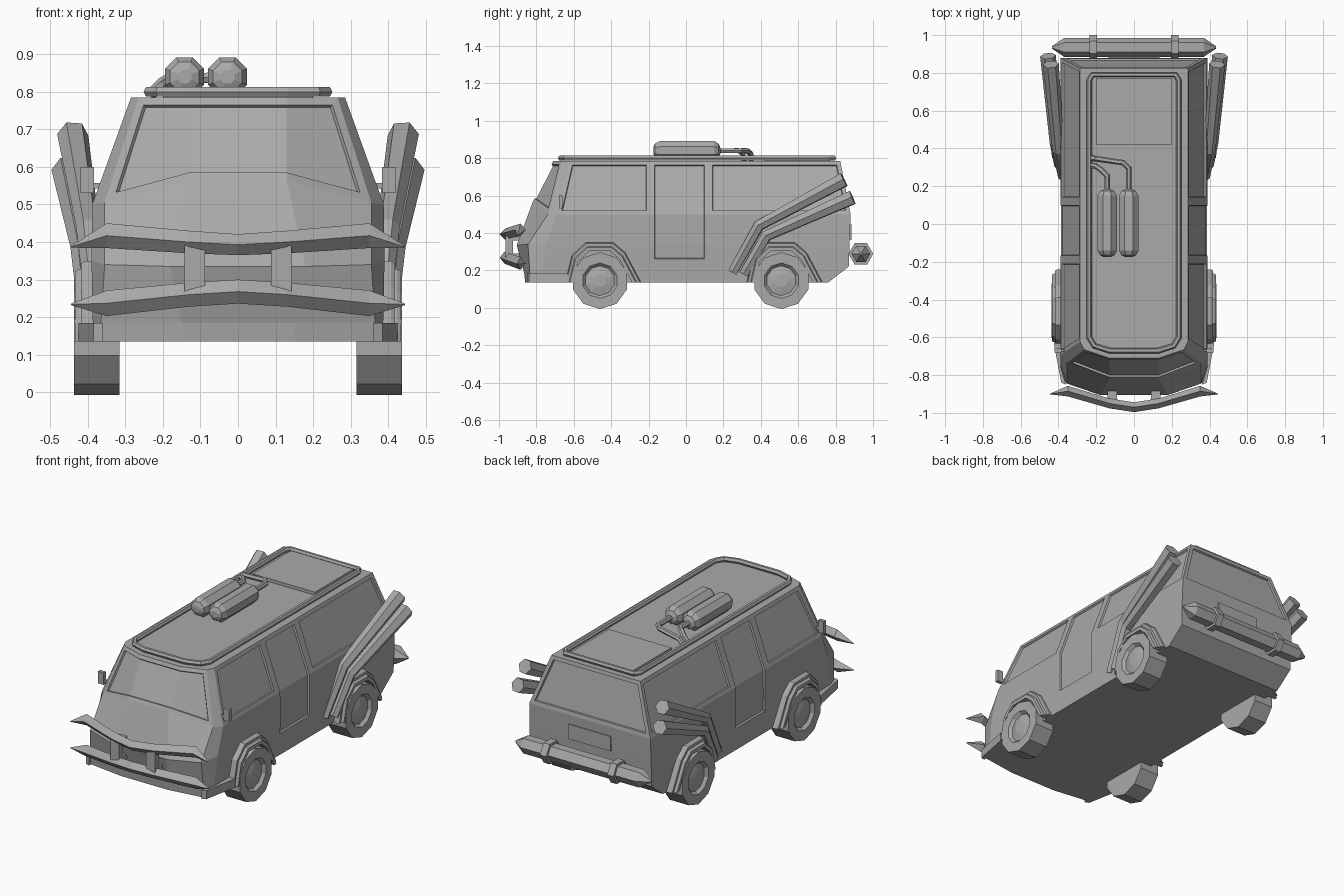
import bpy, bmesh, math
from mathutils import Vector, Matrix

cube = bpy.data.objects.get("Cube")
if cube:
    bpy.data.objects.remove(cube, do_unlink=True)

grey = bpy.data.materials.new("plain_grey")
grey.use_nodes = True
grey.diffuse_color = (0.4, 0.4, 0.4, 1)
grey.node_tree.nodes["Principled BSDF"].inputs["Base Color"].default_value = (0.4, 0.4, 0.4, 1)


def finish(name, bm):
    bmesh.ops.recalc_face_normals(bm, faces=bm.faces)
    me = bpy.data.meshes.new(name)
    bm.to_mesh(me)
    bm.free()
    me.materials.append(grey)
    ob = bpy.data.objects.new(name, me)
    bpy.context.collection.objects.link(ob)
    return ob


def loft(bm, rings):
    """Skin equal-length rings and cap both ends; returns faces by (tier, side)."""
    vs = [[bm.verts.new(p) for p in r] for r in rings]
    n = len(vs[0])
    faces = {}
    for t in range(len(vs) - 1):
        for i in range(n):
            j = (i + 1) % n
            faces[t, i] = bm.faces.new((vs[t][i], vs[t][j], vs[t + 1][j], vs[t + 1][i]))
    bm.faces.new(vs[0][::-1])
    bm.faces.new(vs[-1])
    return faces


def lofted(name, rings):
    bm = bmesh.new()
    loft(bm, rings)
    return finish(name, bm)


def box(name, centre, size):
    bm = bmesh.new()
    bmesh.ops.create_cube(bm, size=1, matrix=Matrix.Translation(centre) @ Matrix.Diagonal((*size, 1)))
    return finish(name, bm)


def tube(name, points, radius, widths=None, closed=False, res=1):
    cu = bpy.data.curves.new(name, "CURVE")
    cu.dimensions = "3D"
    cu.bevel_depth, cu.bevel_resolution, cu.use_fill_caps = radius, res, True
    sp = cu.splines.new("POLY")
    sp.points.add(len(points) - 1)
    for k, p in enumerate(points):
        sp.points[k].co = (*p, 1)
        sp.points[k].radius = widths[k] if widths else 1
    sp.use_cyclic_u = closed
    ob = bpy.data.objects.new(name, cu)
    bpy.context.collection.objects.link(ob)
    me = bpy.data.meshes.new_from_object(ob.evaluated_get(bpy.context.evaluated_depsgraph_get()))
    bpy.data.objects.remove(ob)
    bm = bmesh.new()
    bm.from_mesh(me)
    for f in bm.faces:
        f.smooth = False
    return finish(name, bm)


def turned(name, profile, sides, axis, centre, turn=0.0):
    """Loft of regular polygons along x or y; profile holds (position, radius)."""
    rings = []
    for pos, r in profile:
        ring = []
        for k in range(sides):
            a = turn + math.tau * k / sides
            u, w = r * math.cos(a), r * math.sin(a)
            ring.append(Vector(centre) + Vector((pos, u, w) if axis == "x" else (u, pos, w)))
        rings.append(ring)
    return lofted(name, rings)


# Body shell: stacked outlines, each listed from nose to tail on one side
def level(nose, corner, side, tail, x, z):
    half = [nose, corner, side, (x, -0.19, z), (x, 0.12, z), tail]
    return half + [(-p[0], p[1], p[2]) for p in reversed(half)]


bm = bmesh.new()
shell = loft(bm, [
    level((0.15, -0.86, 0.135), (0.365, -0.83, 0.135), (0.385, -0.77, 0.135), (0.385, 0.76, 0.135), 0.385, 0.135),
    level((0.15, -0.865, 0.185), (0.365, -0.835, 0.185), (0.387, -0.77, 0.2), (0.387, 0.87, 0.22), 0.387, 0.24),
    level((0.18, -0.905, 0.335), (0.355, -0.845, 0.34), (0.39, -0.745, 0.35), (0.39, 0.875, 0.35), 0.39, 0.35),
    level((0.13, -0.82, 0.565), (0.355, -0.735, 0.505), (0.388, -0.69, 0.5), (0.388, 0.88, 0.5), 0.388, 0.5),
    level((0.13, -0.71, 0.785), (0.265, -0.665, 0.785), (0.285, -0.625, 0.785), (0.285, 0.825, 0.785), 0.285, 0.785),
])
bmesh.ops.recalc_face_normals(bm, faces=bm.faces)
# Recessed windscreen, rear window, side windows and side doors
panels = [[(3, 10), (3, 11), (3, 0)], [(3, 5)]] + [[(3, i)] for i in (2, 4, 6, 8)]
panels += [[(t, i) for t in (1, 2, 3)] for i in (3, 7)]
for group in panels:
    bmesh.ops.inset_region(bm, faces=[shell[k] for k in group], thickness=0.022, use_even_offset=True)
    bmesh.ops.inset_region(bm, faces=[shell[k] for k in group], thickness=0.003, depth=-0.01, use_even_offset=True)
finish("body", bm)

# Roof rail and hatch
half_rail = [(0.13, -0.67), (0.21, -0.645), (0.237, -0.6), (0.237, 0.76), (0.22, 0.79)]
rail = half_rail + [(-x, y) for x, y in reversed(half_rail)]
tube("roof_rail", [(x, y, 0.8) for x, y in rail], 0.015, closed=True)
box("roof_hatch", (0, 0.595, 0.793), (0.4, 0.35, 0.02))

# Roof tanks and their pipes
for x, bend, name in ((-0.142, 0.285, "right"), (-0.028, 0.325, "left")):
    turned("tank_" + name, [(-0.175, 0.02), (-0.165, 0.042), (-0.14, 0.056), (0.15, 0.056), (0.175, 0.04), (0.185, 0.015)],
           8, "y", (x, 0, 0.84), math.pi / 8)
    tube("tank_pipe_" + name, [(x, 0.17, 0.84), (x, bend - 0.03, 0.84), (x - 0.03, bend, 0.84),
                               (-0.2, bend + 0.02, 0.825), (-0.235, bend + 0.025, 0.79)], 0.015)

# Tailgate plate
box("tailgate_plate", (0, 0.88, 0.405), (0.27, 0.008, 0.085))

# Horned front bumper blades: x, y, z, half depth, half height
blades = {
    "upper": [(0, -0.97, 0.393, 0.026, 0.028), (0.13, -0.95, 0.4, 0.026, 0.03),
              (0.35, -0.885, 0.417, 0.028, 0.033), (0.445, -0.9, 0.387, 0.002, 0.002)],
    "lower": [(0, -0.97, 0.268, 0.026, 0.032), (0.13, -0.95, 0.26, 0.026, 0.032),
              (0.35, -0.885, 0.237, 0.028, 0.034), (0.445, -0.9, 0.234, 0.002, 0.002)],
}
for name, half in blades.items():
    path = [(-p[0], *p[1:]) for p in reversed(half[1:])] + half
    lofted("front_bumper_" + name, [
        [(x, y - d, z), (x, y, z + h), (x, y + d, z), (x, y, z - h)] for x, y, z, d, h in path])

# Rear bumper bar with pointed ends
turned("rear_bumper", [(-0.435, 0.006), (-0.37, 0.05), (0.37, 0.05), (0.435, 0.006)], 6, "x", (0, 0.935, 0.288))

for s, side in ((1, "left"), (-1, "right")):
    # Bumper uprights, brackets and clamps
    box("bumper_upright_" + side, (s * 0.115, -0.945, 0.325), (0.055, 0.04, 0.14))
    for z in (0.275, 0.375):
        box("bumper_mount_" + side, (s * 0.115, -0.905, z), (0.05, 0.08, 0.03))
    turned("rear_clamp_" + side, [(-0.02, 0.066), (0.02, 0.066)], 6, "x", (s * 0.215, 0.935, 0.288))

    # Door mirrors
    box("mirror_" + side, (s * 0.402, -0.67, 0.565), (0.036, 0.02, 0.07))
    box("mirror_arm_" + side, (s * 0.378, -0.67, 0.55), (0.04, 0.012, 0.015))

    # Side exhausts sweeping up and back
    for name, path in (("upper", [(0.375, 0.25, 0.19), (0.4, 0.39, 0.44), (0.44, 0.845, 0.685)]),
                       ("lower", [(0.395, 0.31, 0.18), (0.415, 0.43, 0.385), (0.455, 0.89, 0.59)])):
        tube("exhaust_%s_%s" % (name, side), [(s * x, y, z) for x, y, z in path], 0.042, (0.65, 0.75, 1))

    for y, end in ((-0.46, "front"), (0.51, "rear")):
        # Wheels with a dished hub
        turned("wheel_%s_%s" % (end, side),
               [(s * 0.315, 0.152), (s * 0.437, 0.152), (s * 0.437, 0.095), (s * 0.42, 0.08), (s * 0.43, 0.035)],
               10, "x", (0, y, 0.145), math.radians(18))

        # Stepped wheel arches
        arch = [(-0.185, 0.135), (-0.15, 0.28), (-0.075, 0.35), (0.07, 0.35), (0.135, 0.295), (0.22, 0.135)]

        def at(p, k, x):
            return (s * x, y + p[0] * k, 0.135 + (p[1] - 0.135) * k)

        for part, k0, k1, x in (("outer", 1.0, 0.86, 0.418), ("inner", 0.9, 0.78, 0.434)):
            lofted("arch_%s_%s_%s" % (part, end, side),
                   [[at(p, k0, 0.37), at(p, k0, x - 0.01), at(p, k0 - 0.03, x), at(p, k1, x), at(p, k1, 0.37)] for p in arch])

    # Front lower valance wrapping back to the arch
    lofted("valance_" + side, [[(s * x, yy, z) for x, yy in ((0.36, -0.85), (0.385, -0.84), (0.425, -0.63), (0.36, -0.63))]
                               for z in (0.135, 0.185)])
